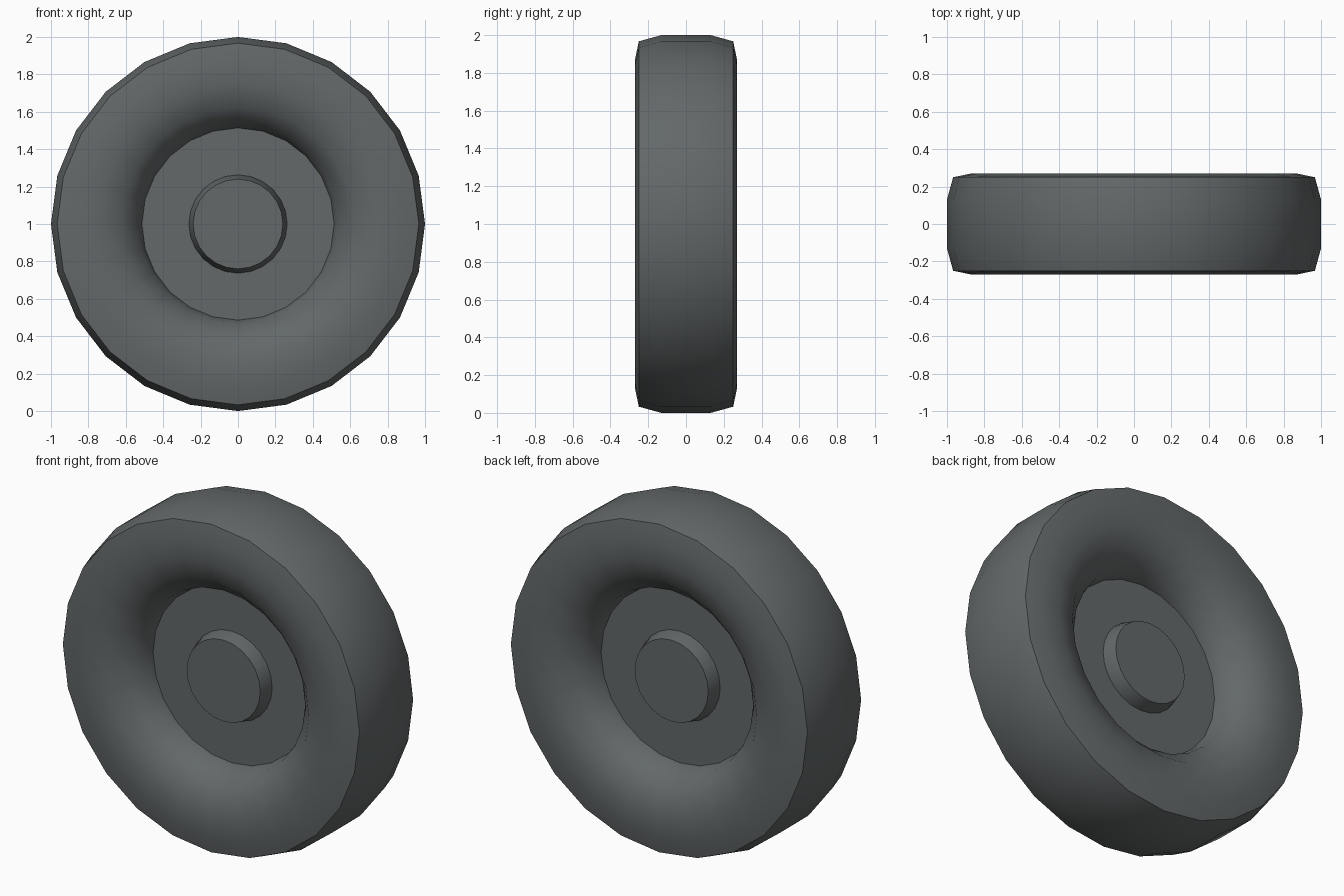
import bpy, bmesh, math

if "Cube" in bpy.data.objects:
    bpy.data.objects.remove(bpy.data.objects["Cube"])

SEG = 24
grey = bpy.data.materials.new("dark rubber grey")
grey.diffuse_color = (0.125, 0.138, 0.140, 1)
grey.use_nodes = True
grey.node_tree.nodes["Principled BSDF"].inputs["Base Color"].default_value = grey.diffuse_color


def lathe(name, profile, closed=False, angle=40):
    """Spin (radius, y) points around the axle; open profiles get end caps."""
    bm = bmesh.new()
    rings = []
    for r, y in profile:
        rings.append([bm.verts.new((r * math.sin(2 * math.pi * i / SEG), y,
                                    1 + r * math.cos(2 * math.pi * i / SEG)))
                      for i in range(SEG)])
    n = len(rings)
    for k in range(n if closed else n - 1):
        a, b = rings[k], rings[(k + 1) % n]
        for i in range(SEG):
            j = (i + 1) % SEG
            bm.faces.new((a[i], a[j], b[j], b[i]))
    if not closed:
        bm.faces.new(rings[0])
        bm.faces.new(rings[-1])
    bmesh.ops.recalc_face_normals(bm, faces=bm.faces)
    me = bpy.data.meshes.new(name)
    bm.to_mesh(me)
    bm.free()
    me.materials.append(grey)
    ob = bpy.data.objects.new(name, me)
    bpy.context.collection.objects.link(ob)
    bpy.ops.object.select_all(action='DESELECT')
    ob.select_set(True)
    bpy.context.view_layer.objects.active = ob
    bpy.ops.object.shade_smooth_by_angle(angle=math.radians(angle))
    return ob


# Tire: round inner half, squared-off tread
half = [(1.0, 0.13), (0.967, 0.25), (0.87, 0.27), (0.75, 0.27),
        (0.625, 0.234), (0.533, 0.135)]
tire = half + [(0.5, 0)] + [(r, -y) for r, y in reversed(half)]
lathe("tire", tire, closed=True, angle=50)

# Wheel disc filling the tire opening
lathe("wheel_disc", [(0.515, -0.057), (0.515, 0.057)])

# Hub with a tapered cap on each side
lathe("hub", [(0.24, -0.135), (0.265, -0.05), (0.265, 0.05), (0.24, 0.135)])
